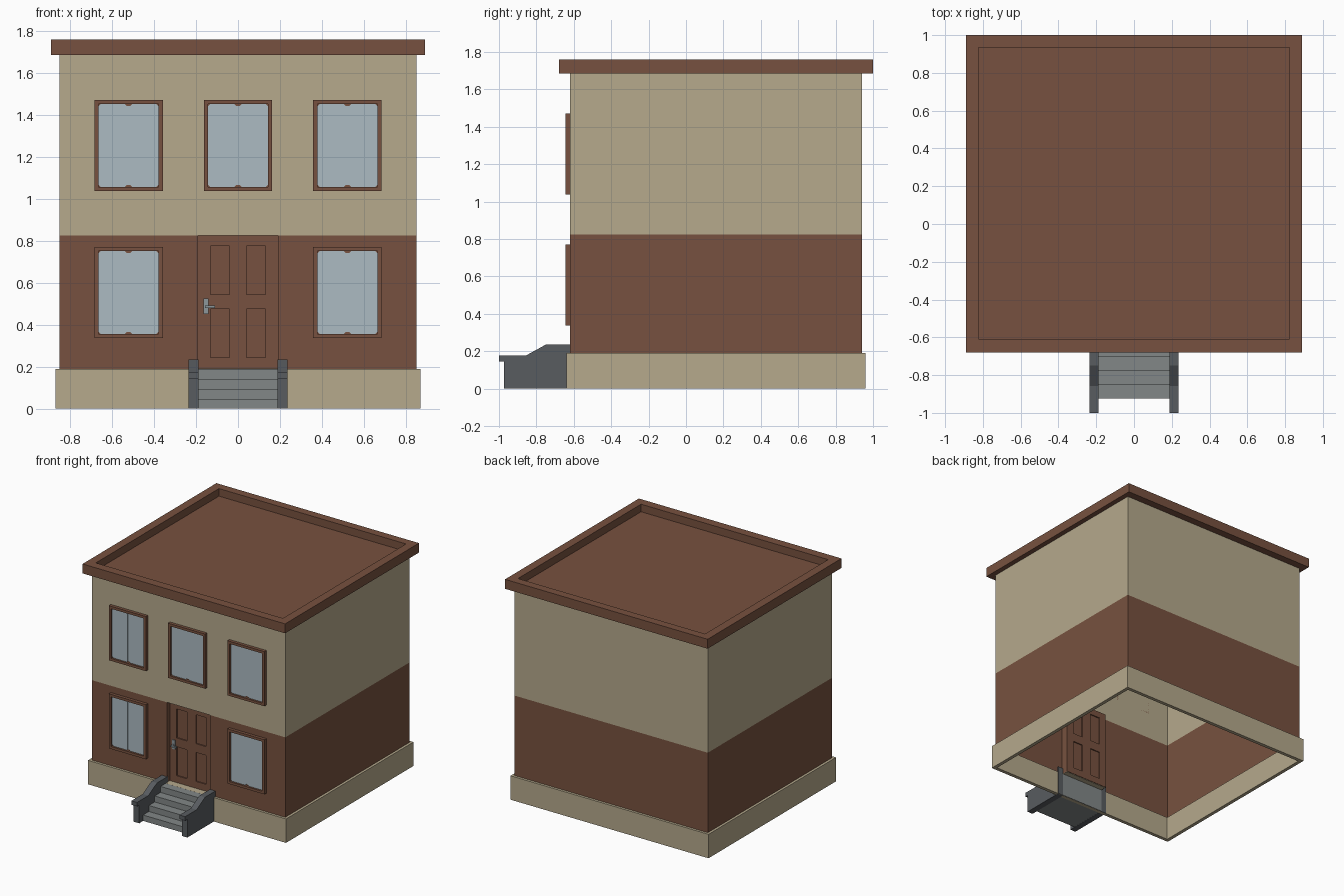
import bpy, bmesh

if "Cube" in bpy.data.objects:
    bpy.data.objects.remove(bpy.data.objects["Cube"])


def material(name, r, g, b):
    m = bpy.data.materials.new(name)
    m.diffuse_color = (r, g, b, 1)
    m.use_nodes = True
    m.node_tree.nodes["Principled BSDF"].inputs["Base Color"].default_value = m.diffuse_color
    return m


BROWN = material("brown_paint", .185, .083, .050)
TAN = material("tan_plaster", .465, .398, .262)
GLASS = material("pale_glass", .413, .495, .540)
STEP = material("step_grey", .223, .242, .242)
DARK = material("dark_stone", .098, .107, .117)
METAL = material("handle_metal", .27, .31, .33)


def finish(name, bm, *mats):
    bmesh.ops.recalc_face_normals(bm, faces=bm.faces)
    me = bpy.data.meshes.new(name)
    bm.to_mesh(me)
    bm.free()
    for m in mats:
        me.materials.append(m)
    ob = bpy.data.objects.new(name, me)
    bpy.context.collection.objects.link(ob)
    return ob


def add_box(bm, x0, x1, y0, y1, z0, z1):
    vs = bmesh.ops.create_cube(bm, size=1)["verts"]
    for v in vs:
        v.co.x = x1 if v.co.x > 0 else x0
        v.co.y = y1 if v.co.y > 0 else y0
        v.co.z = z1 if v.co.z > 0 else z0


def boxes(name, mat, *dims):
    bm = bmesh.new()
    for d in dims:
        add_box(bm, *d)
    return finish(name, bm, mat)


def extrude_profile(name, mat, pts, axis, a, b):
    """Extrude a 2D profile along x (pts are y,z) or along y (pts are x,z)."""
    bm = bmesh.new()
    place = (lambda p, t: (t, *p)) if axis == "x" else (lambda p, t: (p[0], t, p[1]))
    lo = [bm.verts.new(place(p, a)) for p in pts]
    hi = [bm.verts.new(place(p, b)) for p in pts]
    bm.faces.new(lo)
    bm.faces.new(hi)
    n = len(pts)
    for i in range(n):
        j = (i + 1) % n
        bm.faces.new((lo[i], lo[j], hi[j], hi[i]))
    return finish(name, bm, mat)


def ring(name, mat, outer, inner, z0, z1):
    """Hollow rectangular frame lying flat; rectangles are x, y0, y1."""
    bm = bmesh.new()
    loops = []
    for (x, y0, y1), z in ((outer, z0), (outer, z1), (inner, z1), (inner, z0)):
        loops.append([bm.verts.new(c) for c in
                      ((-x, y0, z), (x, y0, z), (x, y1, z), (-x, y1, z))])
    for k in range(4):
        p, q = loops[k], loops[(k + 1) % 4]
        for i in range(4):
            j = (i + 1) % 4
            bm.faces.new((p[i], p[j], q[j], q[i]))
    return finish(name, bm, mat)


# Main dimensions
WX, WF, WB = .85, -.62, .94        # walls
Z0, ZM, Z1 = .19, .825, 1.69       # plinth top, colour split, wall top
DX, DY = .19, -.585                # door half width, door face

# Plinth ring, open underneath
ring("plinth", TAN, (.87, -.64, .96), (.842, -.612, .932), 0, Z0)

# Thin walls: outline starts and ends at the doorway, tan above the split
bm = bmesh.new()
outline = [(DX, DY), (DX, WF), (WX, WF), (WX, WB), (-WX, WB), (-WX, WF), (-DX, WF), (-DX, DY)]
low, mid = ([bm.verts.new((x, y, z)) for x, y in outline] for z in (Z0, ZM))
for i in range(7):
    bm.faces.new((low[i], low[i + 1], mid[i + 1], mid[i]))
bm.faces.new((mid[0], mid[1], mid[6], mid[7]))      # door lintel
top = [bm.verts.new((x, y, Z1)) for x, y in outline[2:6]]
bm.faces.new((mid[2], mid[1], mid[6], mid[5], top[3], top[0]))
for i in range(3):
    bm.faces.new((mid[i + 2], mid[i + 3], top[i + 1], top[i]))
for f in bm.faces:
    f.material_index = int(f.calc_center_median().z > ZM + .01)
finish("walls", bm, BROWN, TAN)

# Roof slab with raised rim
ring("roof_rim", BROWN, (.89, -.68, 1.0), (.822, -.61, .935), 1.685, 1.76)
boxes("roof_deck", BROWN, (-.823, .823, -.611, .936, 1.685, 1.70))

# Threshold in front of the door
boxes("threshold", TAN, (-DX, DX, -.64, DY + .02, .187, .1905))

# Door: thin core with stiles and rails leaving four sunken panels
ya, yb = DY, DY + .024
door = [(-DX, DX, ya + .009, yb - .009, Z0, ZM)]
for a, b in ((-DX, -.13), (-.04, .04), (.13, DX)):
    door.append((a, b, ya, yb, Z0, ZM))
for a, b in ((-.13, -.04), (.04, .13)):
    for z0, z1 in ((Z0, .245), (.475, .545), (.775, ZM)):
        door.append((a, b, ya, yb, z0, z1))
boxes("door", BROWN, *door)
boxes("door_handle", METAL,
      (-.165, -.14, DY - .008, DY, .452, .525),
      (-.158, -.146, DY - .03, DY, .48, .492),
      (-.158, -.11, DY - .034, DY - .024, .48, .492))


# Windows: frame, brown backing, two glass panes with clipped corners, centre strip
def pane(name, x0, x1, z0, z1, c, y):
    pts = [(x0 + c, z0), (x1 - c, z0), (x1, z0 + c), (x1, z1 - c),
           (x1 - c, z1), (x0 + c, z1), (x0, z1 - c), (x0, z0 + c)]
    extrude_profile(name, GLASS, pts, "y", y, -.623)


def window(name, x, z):
    w, h, t = .163, .217, .02
    boxes(name + "_frame", BROWN,
          (x - w, x - w + t, -.645, WF, z - h, z + h),
          (x + w - t, x + w, -.645, WF, z - h, z + h),
          (x - w + t, x + w - t, -.645, WF, z - h, z - h + t),
          (x - w + t, x + w - t, -.645, WF, z + h - t, z + h),
          (x - w + t, x + w - t, -.6235, WF, z - h + t, z + h - t))
    for s, side in ((-1, "left"), (1, "right")):
        a, b = sorted((x + s * .007, x + s * (w - t)))
        pane(f"{name}_{side}_pane", a, b, z - h + t, z + h - t, .01, -.63)
    boxes(name + "_centre_strip", GLASS,
          (x - .007, x + .007, -.627, -.623, z - h + t + .008, z + h - t - .008))


for col, x in (("left", -.521), ("middle", 0), ("right", .521)):
    window("upper_window_" + col, x, 1.254)
    if x:
        window("lower_window_" + col, x, .554)

# Four solid steps
pts = [(-.608, .001), (-.925, .001)]
for i in range(4):
    y = -.925 + i * .0735
    pts += [(y, (i + 1) * .0475)]
    pts += [(y + .0735 if i < 3 else -.64, (i + 1) * .0475)]
pts += [(-.64, .186), (-.608, .186)]
extrude_profile("steps", STEP, pts, "x", -.19, .19)

# Stair side walls with overhanging front cap
side = [(-.61, 0), (-.973, 0), (-.973, .144), (-1, .144), (-1, .176),
        (-.857, .176), (-.75, .235), (-.61, .235)]
for s, name in ((-1, "left"), (1, "right")):
    extrude_profile(f"stair_wall_{name}", DARK, side, "x", s * .187, s * .236)
